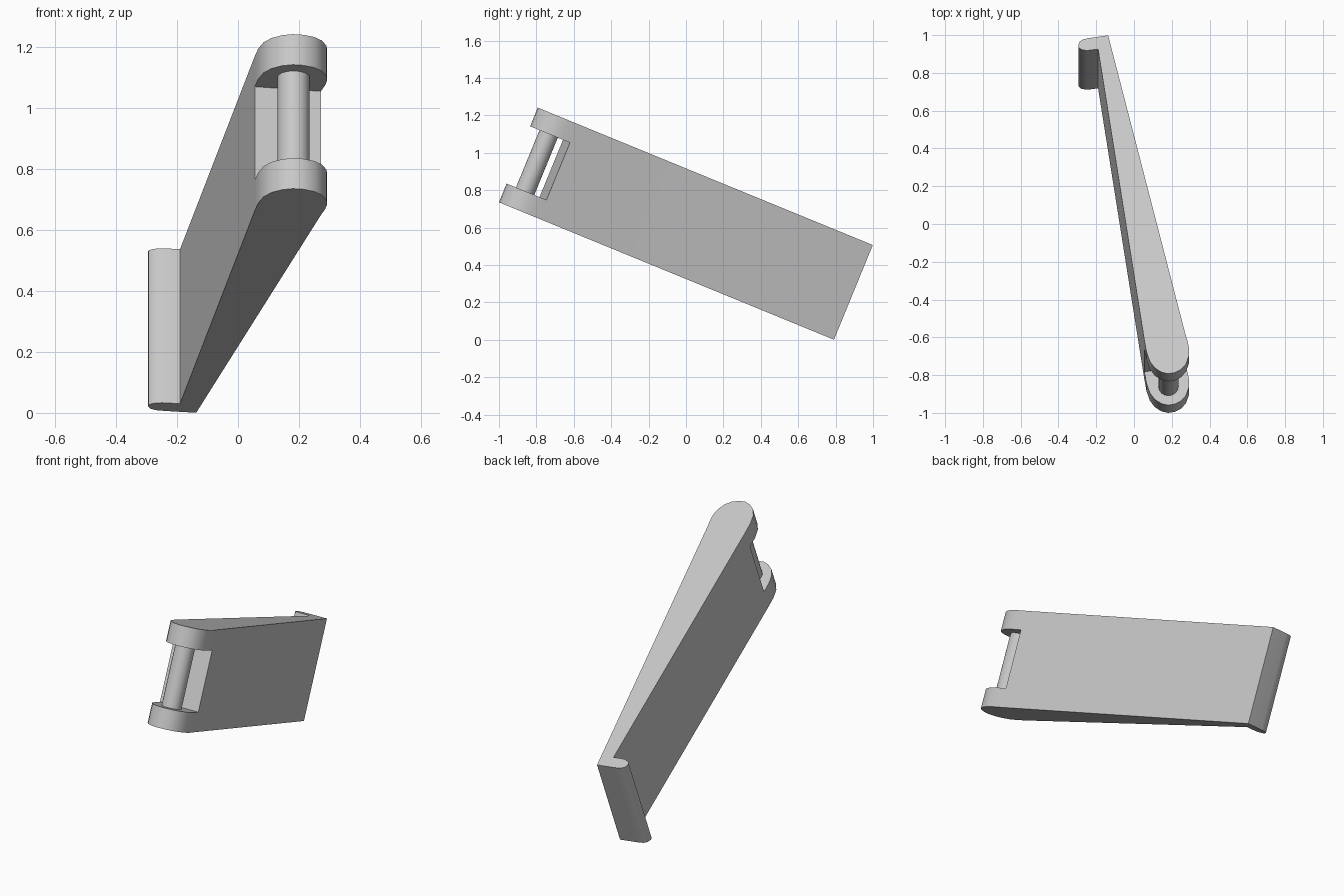
import bpy, bmesh, math
from mathutils import Matrix

cube = bpy.data.objects.get("Cube")
if cube:
    bpy.data.objects.remove(cube, do_unlink=True)

grey = bpy.data.materials.new("light_grey")
grey.use_nodes = True
grey.diffuse_color = (0.58, 0.58, 0.58, 1)
grey.node_tree.nodes["Principled BSDF"].inputs["Base Color"].default_value = (0.58, 0.58, 0.58, 1)

# Everything is built upright, then leaned about the x axis
LEAN = Matrix.Translation((0, -1, 0.735)) @ Matrix.Rotation(math.radians(-22.3), 4, 'X')
WIDTH, CAP = 0.547, 0.108


def prism(name, outline, bottom, top):
    """Extrude a closed (x, length) outline between two heights."""
    bm = bmesh.new()
    face = bm.faces.new([bm.verts.new((x, y, bottom)) for x, y in outline])
    new = bmesh.ops.extrude_face_region(bm, geom=[face])["geom"]
    bmesh.ops.translate(bm, vec=(0, 0, top - bottom),
                        verts=[v for v in new if isinstance(v, bmesh.types.BMVert)])
    bmesh.ops.recalc_face_normals(bm, faces=bm.faces)
    mesh = bpy.data.meshes.new(name)
    bm.to_mesh(mesh)
    bm.free()
    mesh.materials.append(grey)
    obj = bpy.data.objects.new(name, mesh)
    bpy.context.collection.objects.link(obj)
    obj.matrix_world = LEAN
    return obj


def select(obj):
    bpy.ops.object.select_all(action='DESELECT')
    obj.select_set(True)
    bpy.context.view_layer.objects.active = obj


# Tapered blade: rounded front end, then the small hooked lip at the back
nose = [(0.055, 0.19), (0.066, 0.125), (0.084, 0.07), (0.11, 0.033), (0.145, 0.009),
        (0.18, 0), (0.215, 0.006), (0.25, 0.025), (0.275, 0.055), (0.29, 0.1),
        (0.292, 0.14), (0.285, 0.18), (0.27, 0.235)]
hook = [(-0.137, 1.936), (-0.24, 1.92), (-0.27, 1.913), (-0.288, 1.9), (-0.295, 1.88),
        (-0.293, 1.868), (-0.28, 1.855), (-0.25, 1.849), (-0.19, 1.857)]
blade = prism("blade", nose + hook, 0, WIDTH)

# Slot across the front end, its back wall square to the blade's axis
cutter = prism("slot_cutter", [(-0.16, 0.15), (-0.16, -0.3), (0.485, -0.3), (0.485, 0.27)],
               CAP, WIDTH - CAP)
cutter.hide_render = True
bpy.context.view_layer.update()
slot = blade.modifiers.new("slot", 'BOOLEAN')
slot.operation = 'DIFFERENCE'
slot.solver = 'EXACT'
slot.object = cutter
select(blade)
bpy.ops.object.modifier_apply(modifier="slot")
bpy.data.objects.remove(cutter, do_unlink=True)

# Hinge pin between the two end lugs
SIDES = 16
ring = [2 * math.pi * i / SIDES for i in range(SIDES)]
pin = prism("hinge_pin", [(0.182 + 0.053 * math.cos(a), 0.107 + 0.053 * math.sin(a)) for a in ring],
            CAP - 0.01, WIDTH - CAP + 0.01)

for part in (blade, pin):
    select(part)
    bpy.ops.object.shade_smooth_by_angle(angle=math.radians(35))
